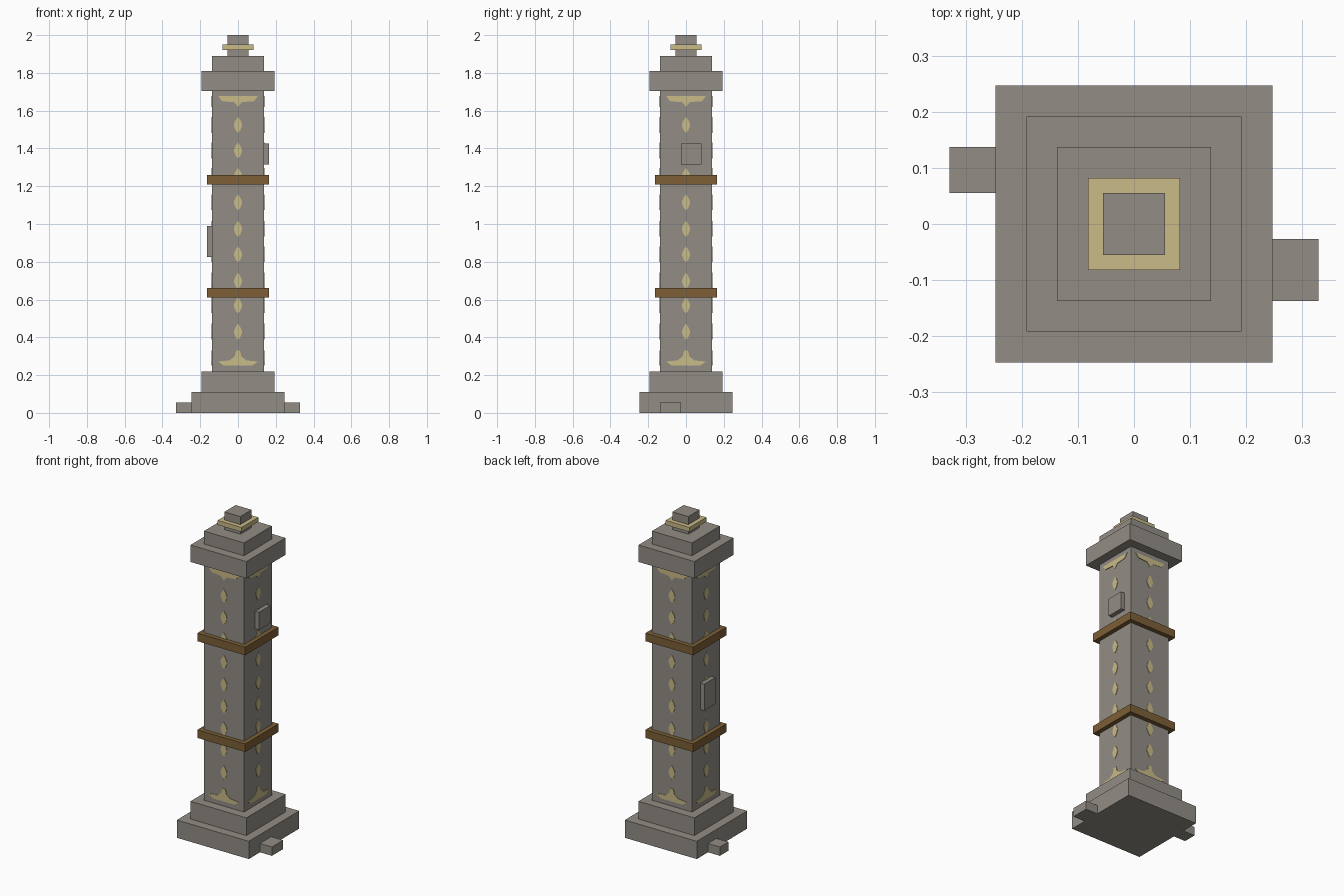
import bpy, bmesh, math
from mathutils import Matrix, Vector

if "Cube" in bpy.data.objects:
    bpy.data.objects.remove(bpy.data.objects["Cube"])


def material(name, colour):
    m = bpy.data.materials.new(name)
    m.diffuse_color = (*colour, 1)
    m.use_nodes = True
    m.node_tree.nodes["Principled BSDF"].inputs["Base Color"].default_value = m.diffuse_color
    return m


stone = material("grey stone", (0.29, 0.27, 0.235))
gold = material("pale gold", (0.59, 0.495, 0.245))
bronze = material("brown bronze", (0.205, 0.115, 0.037))


def finish(bm, name, mat):
    me = bpy.data.meshes.new(name)
    bmesh.ops.recalc_face_normals(bm, faces=bm.faces)
    bm.to_mesh(me)
    bm.free()
    me.materials.append(mat)
    ob = bpy.data.objects.new(name, me)
    bpy.context.collection.objects.link(ob)


def box(name, mat, x0, x1, y0, y1, z0, z1):
    bm = bmesh.new()
    lo, hi = Vector((x0, y0, z0)), Vector((x1, y1, z1))
    bmesh.ops.create_cube(bm, size=1, matrix=Matrix.Translation((lo + hi) / 2)
                          @ Matrix.Diagonal((*(hi - lo), 1)))
    finish(bm, name, mat)


def tier(name, mat, r, z0, z1):
    box(name, mat, -r, r, -r, r, z0, z1)


# Stacked square tiers
R = 0.137
tier("base_plinth", stone, 0.247, 0, 0.11)
tier("upper_plinth", stone, 0.192, 0.11, 0.22)
tier("shaft", stone, R, 0.22, 1.705)
tier("capital", stone, 0.192, 1.705, 1.81)
tier("capital_step", stone, R, 1.81, 1.89)
tier("finial", stone, 0.055, 1.89, 2.0)
tier("finial_ring", gold, 0.082, 1.922, 1.95)
tier("lower_band", bronze, 0.164, 0.61, 0.66)
tier("upper_band", bronze, 0.164, 1.21, 1.26)

# Loose blocks at the foot and raised stones on the shaft
box("left_foot_block", stone, -0.329, -0.247, 0.055, 0.137, 0, 0.055)
box("right_foot_block", stone, 0.247, 0.329, -0.137, -0.027, 0, 0.055)
box("right_raised_stone", stone, R, 0.164, -0.027, 0.082, 1.315, 1.425)
box("left_raised_stone", stone, -0.164, -R, -0.055, 0.055, 0.825, 0.99)


# Thin gold inlays, repeated on all four shaft faces
def inlay(name, outline):
    bm = bmesh.new()
    for i in range(4):
        turn = Matrix.Rotation(i * math.pi / 2, 3, 'Z')
        f = bm.faces.new([bm.verts.new(turn @ Vector((x, -R + 0.001, z)))
                          for x, z in outline])
        ext = bmesh.ops.extrude_face_region(bm, geom=[f], use_keep_orig=True)
        moved = [v for v in ext["geom"] if isinstance(v, bmesh.types.BMVert)]
        bmesh.ops.translate(bm, verts=moved, vec=turn @ Vector((0, -0.004, 0)))
    finish(bm, name, gold)


def mirrored(half):
    return half + [(-x, z) for x, z in reversed(half) if x > 0]


inlay("bottom_inlay", mirrored([(0, 0.25), (0.075, 0.25), (0.105, 0.272),
                                (0.045, 0.278), (0.018, 0.298), (0.01, 0.33)]))
inlay("top_inlay", mirrored([(0, 1.62), (0.02, 1.645), (0.085, 1.65),
                             (0.105, 1.677), (0, 1.677)]))
drop = [(0, -0.042), (0.012, -0.03), (0.022, -0.004),
        (0.019, 0.012), (0.009, 0.03), (0, 0.042)]
for n, z in enumerate((0.43, 0.57, 0.70, 0.84, 0.975, 1.115, 1.255, 1.39, 1.525)):
    inlay(f"drop_inlay_{n + 1}", mirrored([(x, z + dz) for x, dz in drop]))
